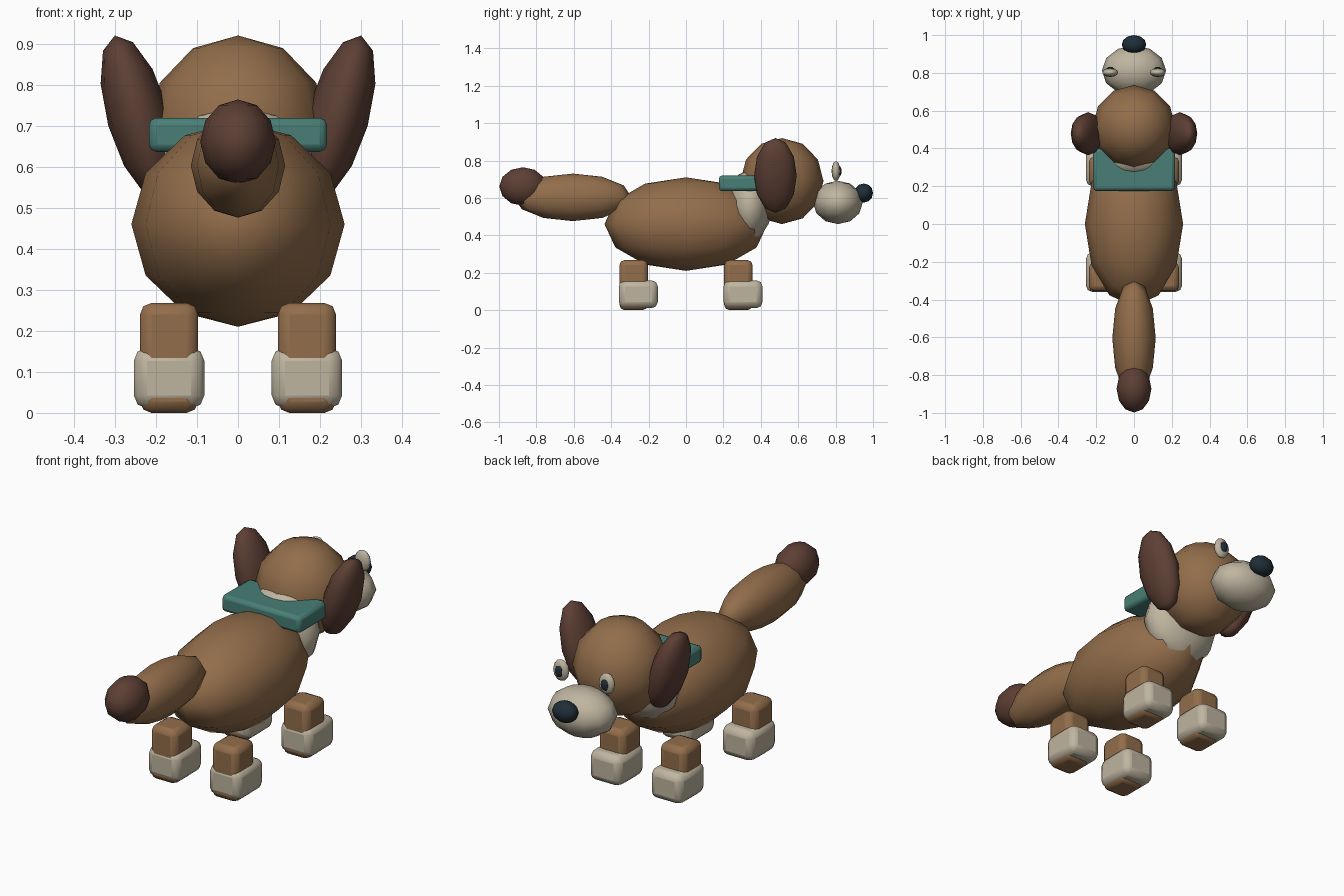
import bpy
from math import radians

if "Cube" in bpy.data.objects:
    bpy.data.objects.remove(bpy.data.objects["Cube"])


def mat(name, rgb):
    m = bpy.data.materials.new(name)
    m.diffuse_color = (*rgb, 1)
    m.use_nodes = True
    m.node_tree.nodes["Principled BSDF"].inputs["Base Color"].default_value = m.diffuse_color
    return m


BROWN = mat("brown fur", (0.29, 0.155, 0.07))
DARK = mat("dark fur", (0.11, 0.05, 0.035))
CREAM = mat("cream fur", (0.52, 0.46, 0.35))
TEAL = mat("teal collar", (0.065, 0.21, 0.18))
NAVY = mat("nose navy", (0.014, 0.027, 0.04))


def ball(name, loc, radii, material, tilt=0):
    """Low-poly smooth ellipsoid."""
    bpy.ops.mesh.primitive_uv_sphere_add(segments=12, ring_count=6, radius=1, location=loc,
                                         rotation=(0, radians(tilt), 0))
    ob = bpy.context.object
    ob.name = name
    ob.scale = radii
    ob.data.materials.append(material)
    bpy.ops.object.shade_smooth()
    return ob


def block(name, loc, size, material, bevel):
    """Rounded box."""
    bpy.ops.mesh.primitive_cube_add(size=1, location=loc)
    ob = bpy.context.object
    ob.name = name
    ob.scale = size
    bpy.ops.object.transform_apply(location=False, rotation=False, scale=True)
    ob.data.materials.append(material)
    mod = ob.modifiers.new("bevel", 'BEVEL')
    mod.width = bevel
    mod.segments = 2
    bpy.ops.object.shade_smooth_by_angle(angle=radians(35))
    return ob


# Torso, neck fur and head
ball("body", (0, 0, 0.46), (0.26, 0.436, 0.25), BROWN)
ball("neck_fur", (0, 0.34, 0.56), (0.2, 0.12, 0.19), CREAM)
ball("head", (0, 0.513, 0.69), (0.22, 0.222, 0.23), BROWN)
ball("muzzle", (0, 0.812, 0.576), (0.17, 0.133, 0.116), CREAM)
ball("nose", (0, 0.95, 0.626), (0.065, 0.05, 0.051), NAVY)

# Tail
ball("tail", (0, -0.605, 0.603), (0.115, 0.315, 0.127), BROWN)
ball("tail_tip", (0, -0.872, 0.661), (0.092, 0.126, 0.103), DARK)

# Collar
block("collar", (0, 0.288, 0.678), (0.434, 0.225, 0.083), TEAL, 0.018)

for side, s in (("left", -1), ("right", 1)):
    # Ears and eyes
    ball("ear_" + side, (s * 0.243, 0.478, 0.72), (0.076, 0.114, 0.208), DARK, s * 16)
    ball("eye_" + side, (s * 0.126, 0.802, 0.743), (0.042, 0.024, 0.053), CREAM)
    ball("pupil_" + side, (s * 0.126, 0.818, 0.743), (0.022, 0.014, 0.03), NAVY)
    # Legs and paws
    for end, y in (("back", -0.28), ("front", 0.28)):
        block(f"{end}_leg_{side}", (s * 0.168, y, 0.135), (0.142, 0.152, 0.268), BROWN, 0.028)
        block(f"{end}_paw_{side}", (s * 0.168, y + 0.025, 0.085), (0.172, 0.208, 0.148), CREAM, 0.032)
        bpy.data.objects[f"{end}_leg_{side}"].location.z = 0.134
